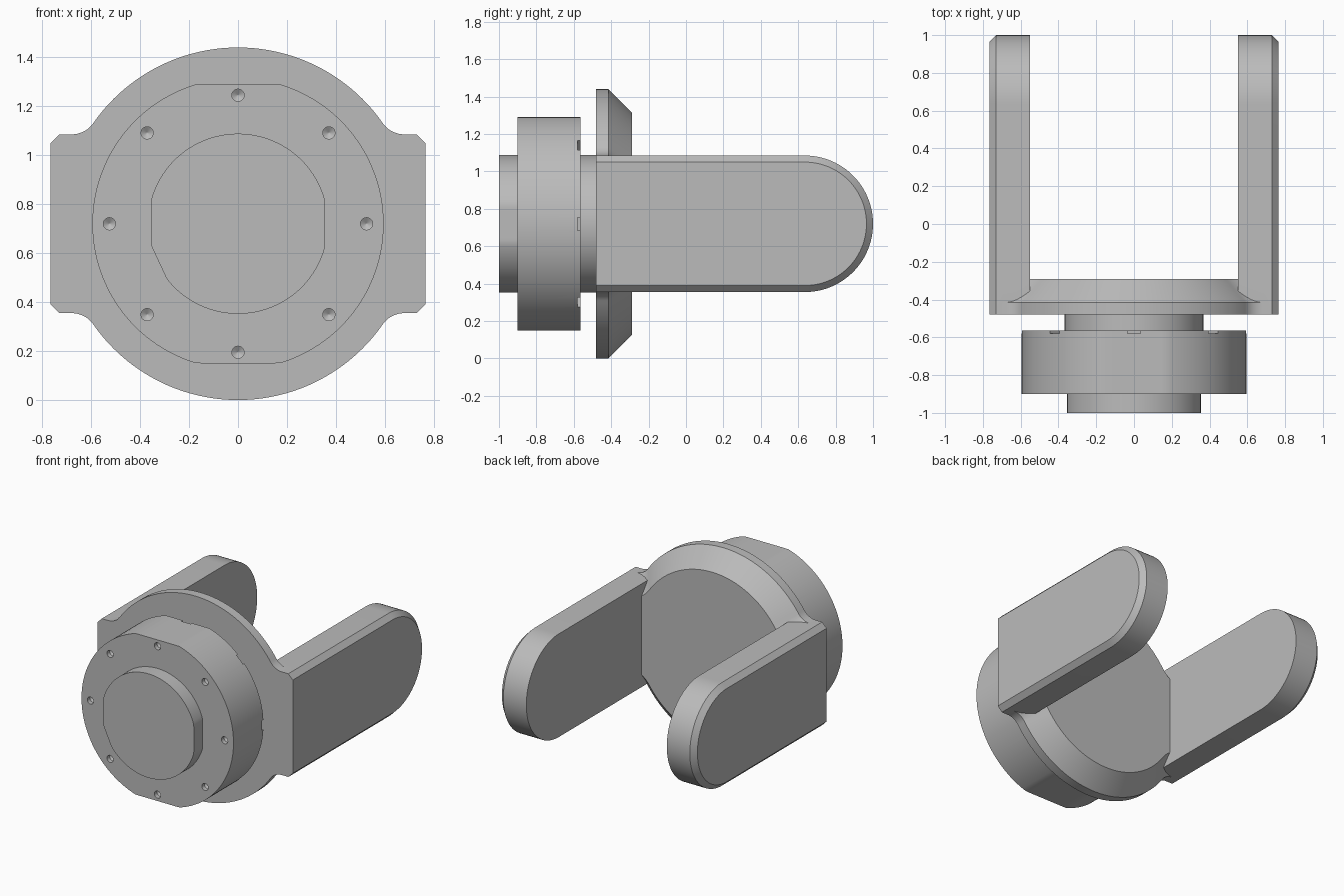
import bpy, bmesh, math
from mathutils import Vector

if "Cube" in bpy.data.objects:
    bpy.data.objects.remove(bpy.data.objects["Cube"])

MID = 0.72   # height of the main axis
SEG = 128

grey = bpy.data.materials.new("grey metal")
grey.use_nodes = True
grey.diffuse_color = (0.5, 0.5, 0.5, 1)
grey.node_tree.nodes["Principled BSDF"].inputs["Base Color"].default_value = (0.5, 0.5, 0.5, 1)


def loft(name, rings):
    """Solid through matching rings of points, capped at both ends."""
    bm = bmesh.new()
    loops = [[bm.verts.new(p) for p in ring] for ring in rings]
    n = len(loops[0])
    for a, b in zip(loops, loops[1:]):
        for i in range(n):
            j = (i + 1) % n
            bm.faces.new((a[i], a[j], b[j], b[i]))
    bm.faces.new(loops[0])
    bm.faces.new(loops[-1])
    bmesh.ops.recalc_face_normals(bm, faces=bm.faces)
    mesh = bpy.data.meshes.new(name)
    bm.to_mesh(mesh)
    bm.free()
    mesh.materials.append(grey)
    obj = bpy.data.objects.new(name, mesh)
    bpy.context.collection.objects.link(obj)
    return obj


def at_y(outline, y):
    return [(x, y, MID + z) for x, z in outline]


def arc(cx, cz, r, start, end, n):
    angles = [math.radians(start + (end - start) * i / n) for i in range(n + 1)]
    return [(cx + r * math.cos(a), cz + r * math.sin(a)) for a in angles]


def circle(r, flats=(), n=SEG, cx=0, cz=0):
    """Circle outline trimmed by flats given as (direction angle, distance)."""
    pts = []
    for x, z in arc(0, 0, r, 0, 360, n)[:-1]:
        k = 1
        for angle, d in flats:
            reach = x * math.cos(math.radians(angle)) + z * math.sin(math.radians(angle))
            if reach > d:
                k = min(k, d / reach)
        pts.append((cx + x * k, cz + z * k))
    return pts


def apply_boolean(obj, other, operation):
    mod = obj.modifiers.new("join", "BOOLEAN")
    mod.operation, mod.solver, mod.object = operation, "EXACT", other
    bpy.context.view_layer.objects.active = obj
    bpy.ops.object.modifier_apply(modifier=mod.name)
    bpy.data.objects.remove(other)


def smooth(obj):
    bpy.ops.object.select_all(action="DESELECT")
    obj.select_set(True)
    bpy.context.view_layer.objects.active = obj
    bpy.ops.object.shade_smooth_by_angle(angle=math.radians(25))


# Yoke plate: disc blended into the arms by fillets, with a bevelled back
def plate_outline(inset):
    fx, fr = 0.68, 0.109
    fz = 0.365 + fr
    meet = math.degrees(math.atan2(fz, fx))
    right = arc(fx, fz, fr + inset, 270, 180 + meet, 14)
    top = arc(0, 0, 0.72 - inset, meet, 90, 32)[1:]
    quarter = [(0.7, 0.365 - inset)] + right + top
    half = quarter + [(-x, z) for x, z in reversed(quarter[:-1])]
    return half + [(-x, -z) for x, z in half]


yoke = loft("yoke", [at_y(plate_outline(0), -0.48), at_y(plate_outline(0), -0.415),
                     at_y(plate_outline(0.125), -0.29)])


# Arms: rounded ends and a chamfer along the outer edge
def arm_ring(x, inset):
    r = 0.365 - inset
    side = arc(0.635, 0, r, -90, 90, 48)
    return [(x, y, MID + z) for y, z in [(-0.48, -r)] + side + [(-0.48, r)]]


for s in (1, -1):
    arm = loft("arm", [arm_ring(s * 0.55, 0), arm_ring(s * 0.73, 0), arm_ring(s * 0.765, 0.035)])
    apply_boolean(yoke, arm, "UNION")
smooth(yoke)

# Flange ring with flats at top and bottom
flange = loft("flange", [at_y(circle(0.595, [(90, 0.57), (270, 0.57)]), y) for y in (-0.9, -0.565)])
for i in range(8):
    a = math.radians(45 * i)
    c, s = math.cos(a), math.sin(a)
    # Screw hole with a conical bottom
    hole = [at_y(circle(r, n=20, cx=0.525 * c, cz=0.525 * s), y)
            for r, y in ((0.025, -0.92), (0.025, -0.87), (0.002, -0.855))]
    apply_boolean(flange, loft("hole_cutter", hole), "DIFFERENCE")
    # Shallow radial groove across the back
    corners = [(0.4, -0.035), (0.7, -0.035), (0.7, 0.035), (0.4, 0.035)]
    groove = [(u * c - v * s, u * s + v * c) for u, v in corners]
    apply_boolean(flange, loft("groove_cutter", [at_y(groove, -0.58), at_y(groove, -0.55)]), "DIFFERENCE")
smooth(flange)

# Shaft, and its keyed front end
shaft = loft("shaft", [at_y(circle(0.368), y) for y in (-0.89, -0.47)])
smooth(shaft)
key_flats = [(0, 0.354), (180, 0.354), (205, 0.359)]
shaft_end = loft("shaft_end", [at_y(circle(0.368, key_flats), y) for y in (-1, -0.89)])
smooth(shaft_end)
